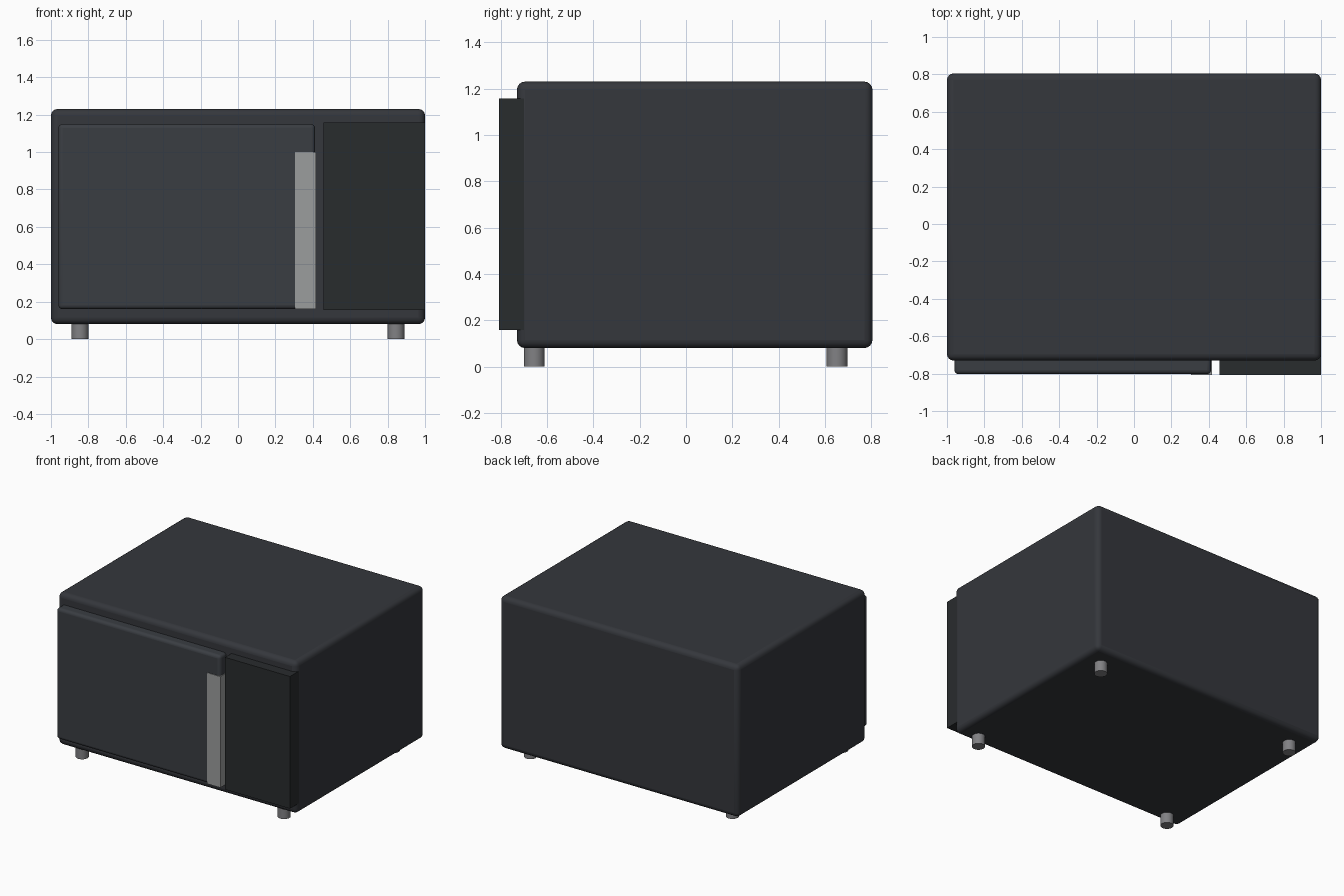
import bpy
import math

if "Cube" in bpy.data.objects:
    bpy.data.objects.remove(bpy.data.objects["Cube"])


def material(name, color):
    m = bpy.data.materials.new(name)
    m.diffuse_color = color
    m.use_nodes = True
    m.node_tree.nodes["Principled BSDF"].inputs["Base Color"].default_value = m.diffuse_color
    return m


def box(name, lo, hi, mat, bevel=0.0):
    center = [(a + b) / 2 for a, b in zip(lo, hi)]
    bpy.ops.mesh.primitive_cube_add(size=1, location=center)
    ob = bpy.context.object
    ob.name = name
    ob.scale = [b - a for a, b in zip(lo, hi)]
    bpy.ops.object.transform_apply(location=False, rotation=False, scale=True)
    ob.data.materials.append(mat)
    if bevel:
        mod = ob.modifiers.new("Rounded edges", 'BEVEL')
        mod.width = bevel
        mod.segments = 4
        bpy.ops.object.shade_smooth_by_angle(angle=math.radians(35))
    return ob


casing_mat = material("casing", (0.035, 0.038, 0.045, 1))
door_mat = material("door_dark", (0.042, 0.047, 0.055, 1))
panel_mat = material("panel_dark", (0.022, 0.025, 0.027, 1))
metal_mat = material("handle_grey", (0.33, 0.34, 0.34, 1))
foot_mat = material("foot_grey", (0.22, 0.22, 0.23, 1))

# Main casing
box("casing", (-1, -0.73, 0.08), (1, 0.805, 1.23), casing_mat, 0.035)

# Raised door with soft edges
box("door", (-0.96, -0.803, 0.16), (0.412, -0.70, 1.15), door_mat, 0.022)

# Vertical handle strip set into the door edge
box("door_handle", (0.305, -0.807, 0.16), (0.418, -0.72, 1.0), metal_mat)

# Control panel on the right
box("control_panel", (0.457, -0.807, 0.157), (1, -0.70, 1.157), panel_mat)

# Four round feet
for side, x in (("left", -0.845), ("right", 0.845)):
    for end, y in (("front", -0.655), ("back", 0.652)):
        bpy.ops.mesh.primitive_cylinder_add(vertices=32, radius=0.045, depth=0.09,
                                            location=(x, y, 0.045))
        foot = bpy.context.object
        foot.name = f"{end}_{side}_foot"
        foot.data.materials.append(foot_mat)
        bpy.ops.object.shade_smooth_by_angle(angle=math.radians(35))
